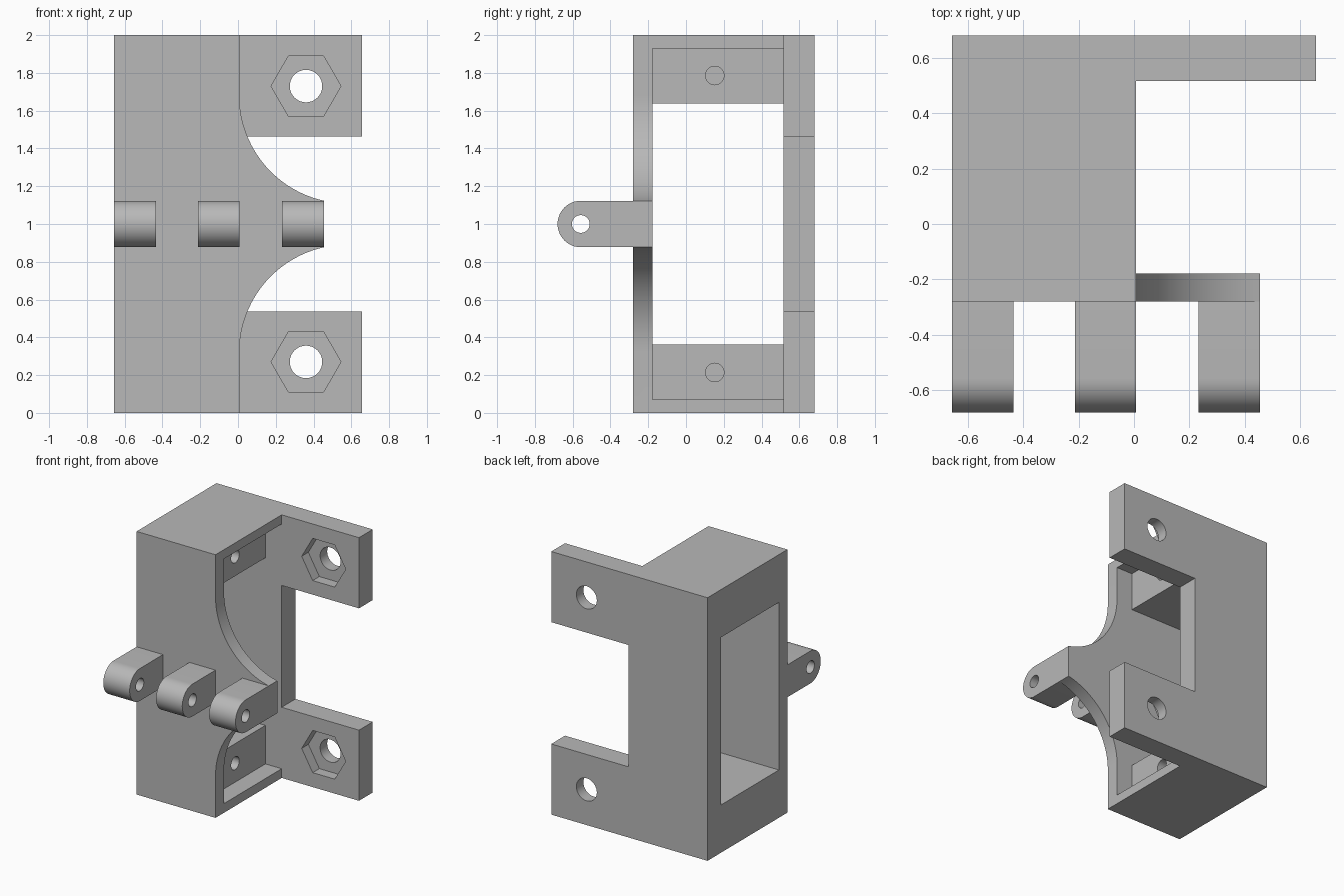
import bpy, bmesh
from math import cos, sin, pi, atan2
from mathutils import Vector

if "Cube" in bpy.data.objects:
    bpy.data.objects.remove(bpy.data.objects["Cube"])

grey = bpy.data.materials.new("plain grey")
grey.use_nodes = True
colour = (0.48, 0.48, 0.48, 1)
grey.diffuse_color = colour
grey.node_tree.nodes["Principled BSDF"].inputs["Base Color"].default_value = colour

LEFT, EDGE, RIGHT = -0.657, 0.007, 0.657     # body left, body right, ear tip
FRONT, FRONT_IN, BACK_IN, BACK = -0.28, -0.178, 0.515, 0.68


def prism(name, profile, axis, start, end):
    """Extrude a profile along y (points are x, z) or along x (points are y, z)."""
    bm = bmesh.new()
    place = (lambda a, b: Vector((a, start, b))) if axis == "y" else (lambda a, b: Vector((start, a, b)))
    step = Vector((0, end - start, 0)) if axis == "y" else Vector((end - start, 0, 0))
    face = bm.faces.new([bm.verts.new(place(a, b)) for a, b in profile])
    top = bmesh.ops.extrude_face_region(bm, geom=[face])["geom"]
    bmesh.ops.translate(bm, vec=step, verts=[v for v in top if isinstance(v, bmesh.types.BMVert)])
    bmesh.ops.recalc_face_normals(bm, faces=bm.faces)
    mesh = bpy.data.meshes.new(name)
    bm.to_mesh(mesh)
    bm.free()
    mesh.materials.append(grey)
    obj = bpy.data.objects.new(name, mesh)
    bpy.context.collection.objects.link(obj)
    return obj


def arc(cx, cz, r, a0, a1, n):
    return [(cx + r * cos(a0 + (a1 - a0) * i / n), cz + r * sin(a0 + (a1 - a0) * i / n)) for i in range(n + 1)]


def ring(cx, cz, r, n):
    return arc(cx, cz, r, 0, 2 * pi, n)[:-1]


def flip(points):
    """Mirror a profile about mid height."""
    return [(a, 2 - b) for a, b in reversed(points)]


def combine(target, other, operation):
    mod = target.modifiers.new(operation.lower(), "BOOLEAN")
    mod.operation, mod.solver, mod.object = operation, "EXACT", other
    bpy.context.view_layer.objects.active = target
    bpy.ops.object.modifier_apply(modifier=mod.name)
    bpy.data.objects.remove(other)


# Back plate with an ear at the top and bottom
ear = [(EDGE, 0.537), (RIGHT, 0.537), (RIGHT, 0)]
bracket = prism("bracket", [(LEFT, 0)] + ear[::-1] + flip(ear)[::-1] + [(LEFT, 2)], "y", BACK_IN, BACK)

# Front plate, scooped on both sides of the hinge tongue
R, CZ, TIP, LUG = 0.57, 1.68, 0.455, 0.123
CX = EDGE + R
scoop = arc(CX, CZ, R, pi, 2 * pi + atan2(1 + LUG - CZ, TIP - CX), 28)
scoop[-1] = (TIP, 1 + LUG)
front = [(LEFT, 0), (EDGE, 0)] + flip(scoop)[::-1] + scoop[::-1] + [(EDGE, 2), (LEFT, 2)]
combine(bracket, prism("front_plate", front, "y", FRONT, FRONT_IN), "UNION")

# End walls with the stepped mounting blocks
BLOCK, WALL, WINDOW = -0.13, 0.07, 0.363
end = [(LEFT, 0), (EDGE, 0), (EDGE, WALL), (BLOCK, WALL), (BLOCK, WINDOW), (LEFT, WINDOW)]
for name, profile in (("bottom_end", end), ("top_end", flip(end))):
    combine(bracket, prism(name, profile, "y", FRONT_IN - 0.05, BACK_IN + 0.05), "UNION")

# Three hinge lugs with a pin hole
PIN_Y = -0.557
lug = [(FRONT + 0.05, 1 + LUG)] + arc(PIN_Y, 1, LUG, pi / 2, 3 * pi / 2, 24) + [(FRONT + 0.05, 1 - LUG)]
for x0, x1 in ((LEFT, -0.435), (-0.213, EDGE), (0.233, TIP)):
    knuckle = prism("hinge_lug", lug, "x", x0, x1)
    combine(knuckle, prism("pin_hole", ring(PIN_Y, 1, 0.047, 32), "x", x0 - 0.1, x1 + 0.1), "DIFFERENCE")
    combine(bracket, knuckle, "UNION")

# Bolt holes, nut recesses and blind screw holes
for side in (-1, 1):
    z = 1 + side * 0.73
    combine(bracket, prism("bolt_hole", ring(0.36, z, 0.086, 40), "y", 0.4, 0.8), "DIFFERENCE")
    combine(bracket, prism("nut_recess", ring(0.36, z, 0.185, 6), "y", 0.4, BACK_IN + 0.08), "DIFFERENCE")
    screw = ring(0.152, 1 + side * 0.786, 0.049, 32)
    combine(bracket, prism("screw_hole", screw, "x", BLOCK - 0.35, BLOCK + 0.05), "DIFFERENCE")

bpy.ops.object.select_all(action="DESELECT")
bracket.select_set(True)
bpy.context.view_layer.objects.active = bracket
bpy.ops.object.shade_smooth_by_angle(angle=pi / 6)
